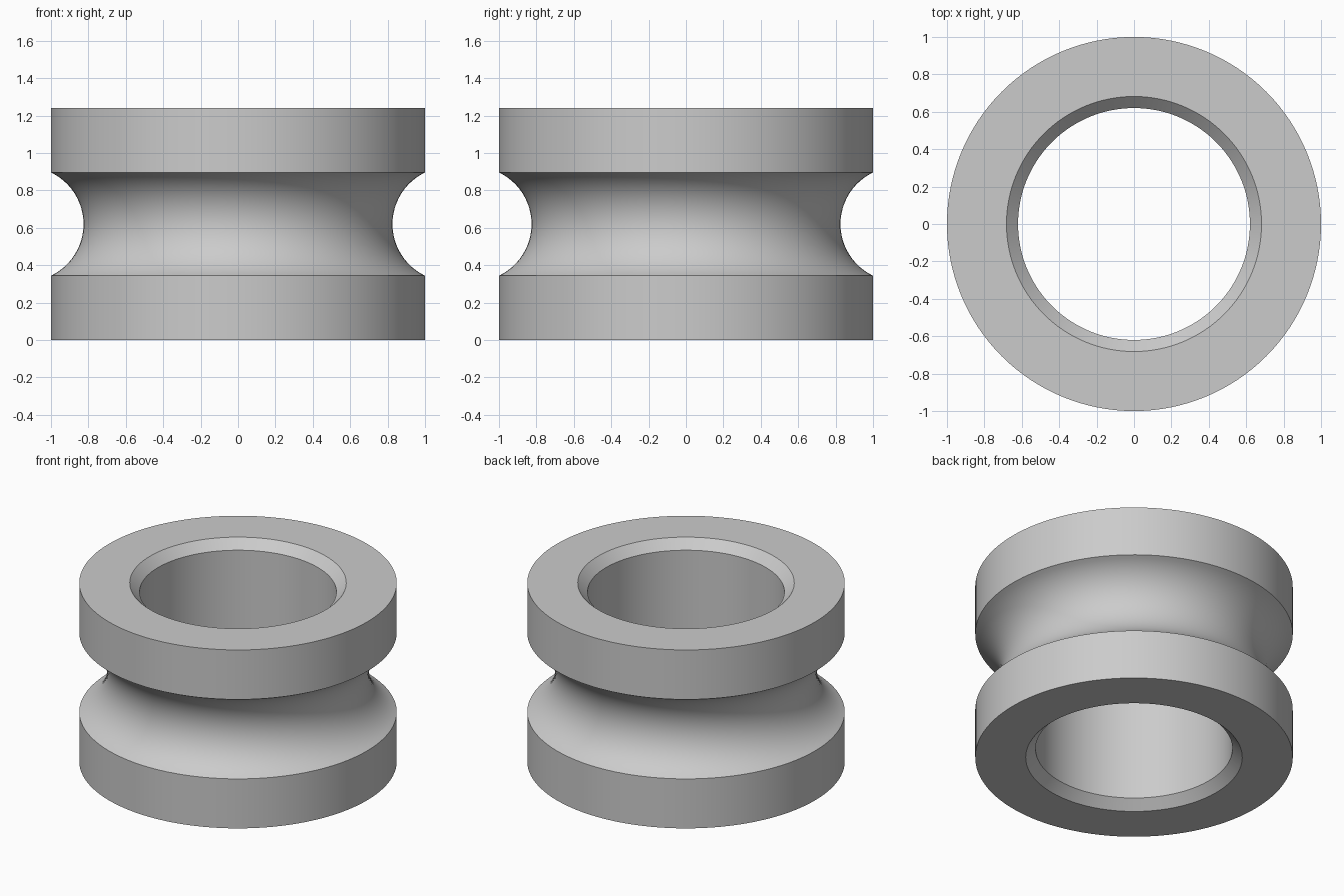
import bpy
import bmesh
import math

cube = bpy.data.objects.get("Cube")
if cube:
    bpy.data.objects.remove(cube, do_unlink=True)

SEGMENTS = 128
HEIGHT, OUTER, BORE, CHAMFER = 1.24, 1.0, 0.62, 0.062
GROOVE_HALF, GROOVE_DEPTH, GROOVE_STEPS = 0.276, 0.174, 24

# Plain grey material
grey = bpy.data.materials.new("plain_grey")
grey.use_nodes = True
colour = (0.6, 0.6, 0.6, 1.0)
grey.diffuse_color = colour
grey.node_tree.nodes["Principled BSDF"].inputs["Base Color"].default_value = colour

# Circular groove cut into the outer wall, from bottom to top
radius = (GROOVE_HALF ** 2 + GROOVE_DEPTH ** 2) / (2 * GROOVE_DEPTH)
centre = OUTER - GROOVE_DEPTH + radius
sweep = math.asin(GROOVE_HALF / radius)
angles = [sweep * (2 * i / GROOVE_STEPS - 1) for i in range(GROOVE_STEPS + 1)]
groove = [(centre - radius * math.cos(a), HEIGHT / 2 + radius * math.sin(a))
          for a in angles]

# Closed cross-section: chamfered bore, flat ends and grooved rim
profile = [(BORE, CHAMFER), (BORE + CHAMFER, 0), (OUTER, 0), *groove,
           (OUTER, HEIGHT), (BORE + CHAMFER, HEIGHT), (BORE, HEIGHT - CHAMFER)]

# Revolve the cross-section around z
bm = bmesh.new()
rings = []
for s in range(SEGMENTS):
    a = math.tau * s / SEGMENTS
    rings.append([bm.verts.new((r * math.cos(a), r * math.sin(a), z))
                  for r, z in profile])
for s, ring in enumerate(rings):
    following = rings[(s + 1) % SEGMENTS]
    for i in range(len(profile)):
        j = (i + 1) % len(profile)
        bm.faces.new((ring[i], following[i], following[j], ring[j]))
bmesh.ops.recalc_face_normals(bm, faces=bm.faces)

mesh = bpy.data.meshes.new("grooved_ring")
bm.to_mesh(mesh)
bm.free()
mesh.materials.append(grey)
ring_object = bpy.data.objects.new("grooved_ring", mesh)
bpy.context.collection.objects.link(ring_object)

# Smooth curved walls, crisp rims
bpy.ops.object.select_all(action="DESELECT")
ring_object.select_set(True)
bpy.context.view_layer.objects.active = ring_object
bpy.ops.object.shade_smooth_by_angle(angle=math.radians(25))
